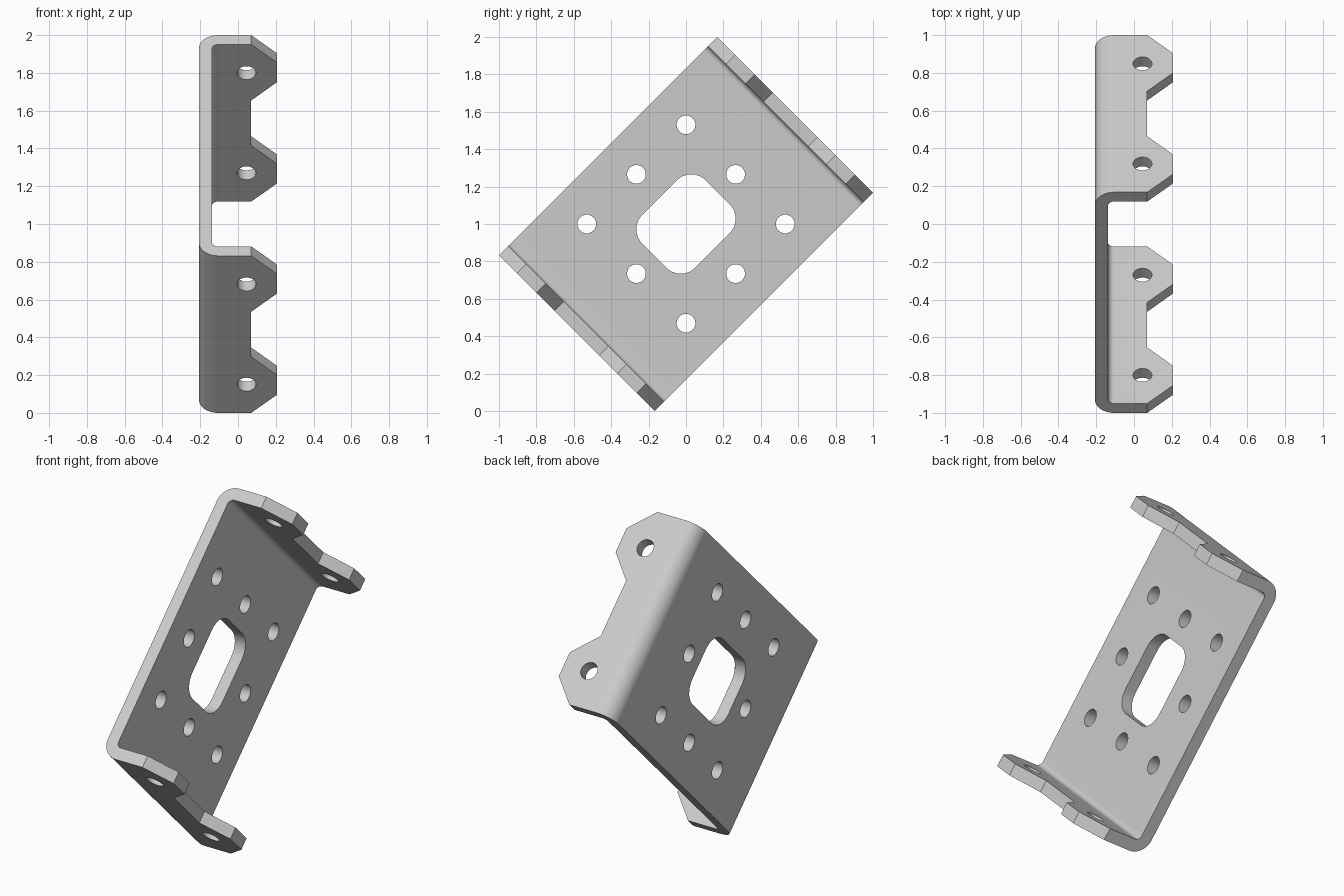
import bpy, bmesh
from math import radians, cos, sin, pi
from mathutils import Vector, Matrix

cube = bpy.data.objects.get("Cube")
if cube:
    bpy.data.objects.remove(cube, do_unlink=True)

HALF_X, HALF_L, HALF_W = 0.207, 0.826, 0.588   # depth, length, width
THICK, OUTER_R = 0.07, 0.1
PITCH, HOLE_R = 0.375, 0.05


def arc(cx, cy, r, start, end, steps):
    return [(cx + r * cos(radians(start + (end - start) * i / steps)),
             cy + r * sin(radians(start + (end - start) * i / steps)))
            for i in range(steps + 1)]


def prism(bm, outline, place, lo, hi):
    """Extrude a 2D outline between lo and hi; place maps (a, b, depth) to 3D."""
    ends = [[bm.verts.new(place(a, b, d)) for a, b in outline] for d in (lo, hi)]
    n = len(outline)
    bm.faces.new(ends[0])
    bm.faces.new(ends[1][::-1])
    for i in range(n):
        j = (i + 1) % n
        bm.faces.new((ends[0][j], ends[0][i], ends[1][i], ends[1][j]))


def make_object(name, bm):
    bmesh.ops.recalc_face_normals(bm, faces=bm.faces)
    mesh = bpy.data.meshes.new(name)
    bm.to_mesh(mesh)
    bm.free()
    ob = bpy.data.objects.new(name, mesh)
    bpy.context.collection.objects.link(ob)
    return ob


def cut(target, cutter, operation):
    mod = target.modifiers.new("cut", 'BOOLEAN')
    mod.object, mod.operation, mod.solver = cutter, operation, 'EXACT'
    bpy.context.view_layer.objects.active = target
    bpy.ops.object.modifier_apply(modifier=mod.name)
    bpy.data.objects.remove(cutter, do_unlink=True)


def along_x(a, b, d):
    return Vector((d, a, b))


def along_y(a, b, d):
    return Vector((a, d, b))


def along_z(a, b, d):
    return Vector((a, b, d))


# Bent channel section: back plate with a flange at each end
cx, cy = -HALF_X + OUTER_R, HALF_L - OUTER_R
outer = [(HALF_X, HALF_L)] + arc(cx, cy, OUTER_R, 90, 180, 12)
inner = [(HALF_X, HALF_L - THICK)] + arc(cx, cy, OUTER_R - THICK, 90, 180, 8)
section = outer + [(x, -y) for x, y in reversed(outer)]
section += [(x, -y) for x, y in inner] + inner[::-1]
bm = bmesh.new()
prism(bm, section, along_z, -0.7, 0.7)
bracket = make_object("bracket", bm)

# Flange silhouette: two chamfered ears with a notch between them
half = [(-0.3, HALF_W), (0.07, HALF_W), (HALF_X + 0.001, 0.451),
        (HALF_X + 0.001, 0.307), (0.07, 0.169)]
bm = bmesh.new()
prism(bm, half + [(x, -w) for x, w in reversed(half)], along_y, -1, 1)
cut(bracket, make_object("ear_outline", bm), 'INTERSECT')

# Bolt holes, ear holes and the rounded central window
bm = bmesh.new()
for i in (-1, 0, 1):
    for j in (-1, 0, 1):
        if i or j:
            prism(bm, arc(i * PITCH, j * PITCH, HOLE_R, 0, 350, 35), along_x, -0.3, -0.1)
for side in (-1, 1):
    prism(bm, arc(0.045, side * PITCH, HOLE_R, 0, 350, 35), along_y, -1, 1)
r, a, b = 0.11, 0.24, 0.2
window = []
for k, (sy, sz) in enumerate(((1, 1), (-1, 1), (-1, -1), (1, -1))):
    window += arc(sy * (a - r), sz * (b - r), r, 90 * k, 90 * k + 90, 9)
prism(bm, window, along_x, -0.3, -0.1)
cut(bracket, make_object("holes", bm), 'DIFFERENCE')

# Stand the bracket tilted on its corner
bracket.data.transform(Matrix.Translation((0, 0, 1)) @ Matrix.Rotation(pi / 4, 4, 'X'))

# Plain grey metal
grey = bpy.data.materials.new("grey_metal")
grey.use_nodes = True
color = (0.6, 0.6, 0.6, 1)
grey.diffuse_color = color
grey.node_tree.nodes["Principled BSDF"].inputs["Base Color"].default_value = color
bracket.data.materials.clear()
bracket.data.materials.append(grey)

bpy.ops.object.select_all(action='DESELECT')
bracket.select_set(True)
bpy.context.view_layer.objects.active = bracket
bpy.ops.object.shade_smooth_by_angle(angle=radians(30))
